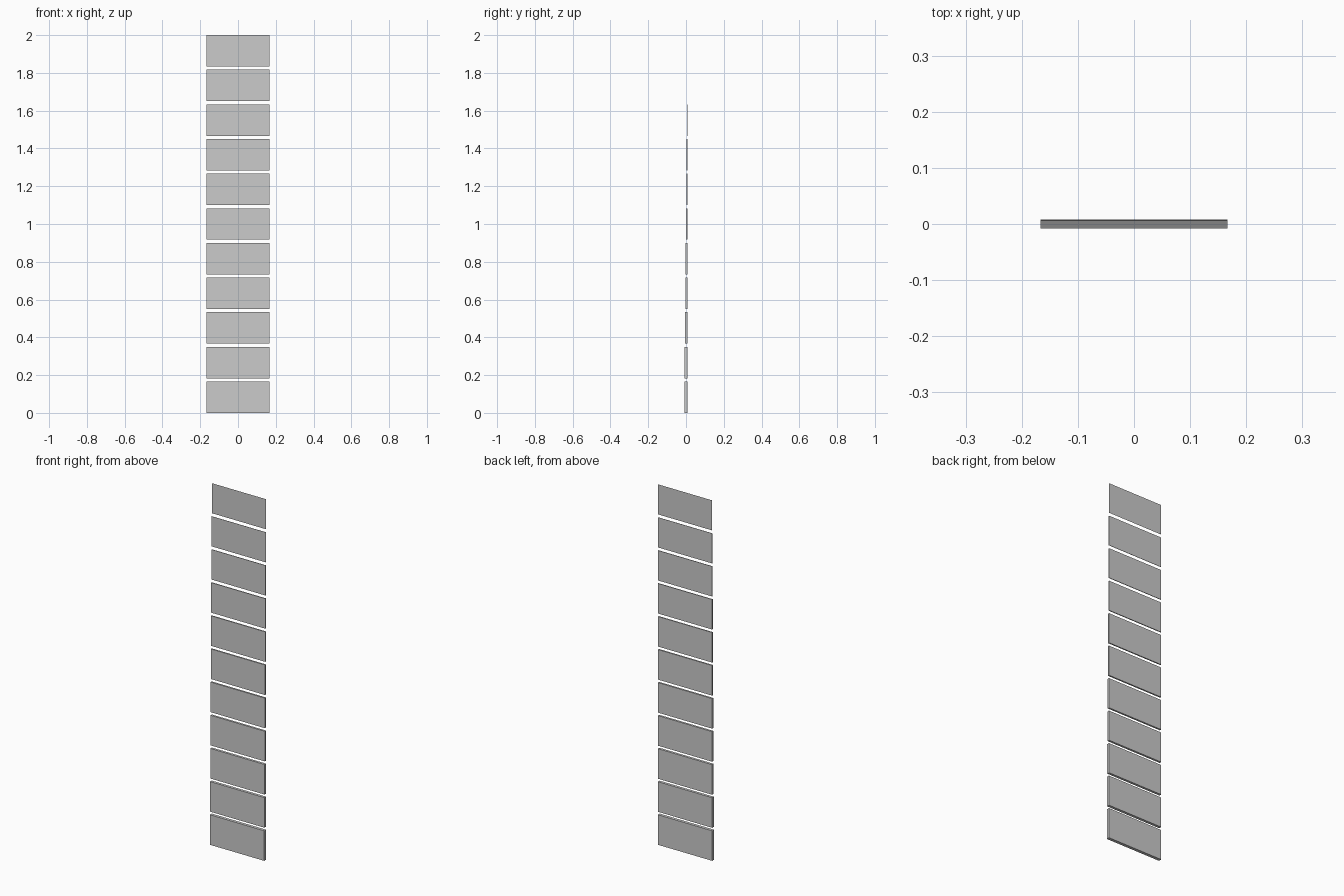
import bpy, bmesh

if "Cube" in bpy.data.objects:
    bpy.data.objects.remove(bpy.data.objects["Cube"])

U = 1 / 6            # panel height
COUNT = 11
BACK = 0.05 * U      # shared back plane


def panel(name, z, depth):
    # upright rectangle in the back plane, extruded to the front
    bm = bmesh.new()
    corners = [(-U, 0), (U, 0), (U, U), (-U, U)]
    face = bm.faces.new([bm.verts.new((x, BACK, z + h)) for x, h in corners])
    if depth > 0:
        # keep the back face and push a copy forward
        ext = bmesh.ops.extrude_face_region(bm, geom=[face], use_keep_orig=True)
        moved = [v for v in ext["geom"] if isinstance(v, bmesh.types.BMVert)]
        bmesh.ops.translate(bm, vec=(0, -depth, 0), verts=moved)
        bmesh.ops.recalc_face_normals(bm, faces=bm.faces)
    mesh = bpy.data.meshes.new(name)
    bm.to_mesh(mesh)
    bm.free()
    obj = bpy.data.objects.new(name, mesh)
    bpy.context.collection.objects.link(obj)


# stack of panels: thickest at the bottom, a bare sheet at the top
for i in range(COUNT):
    panel(f"panel_{i + 1}", i * 1.1 * U, (COUNT - 1 - i) * 0.01 * U)
